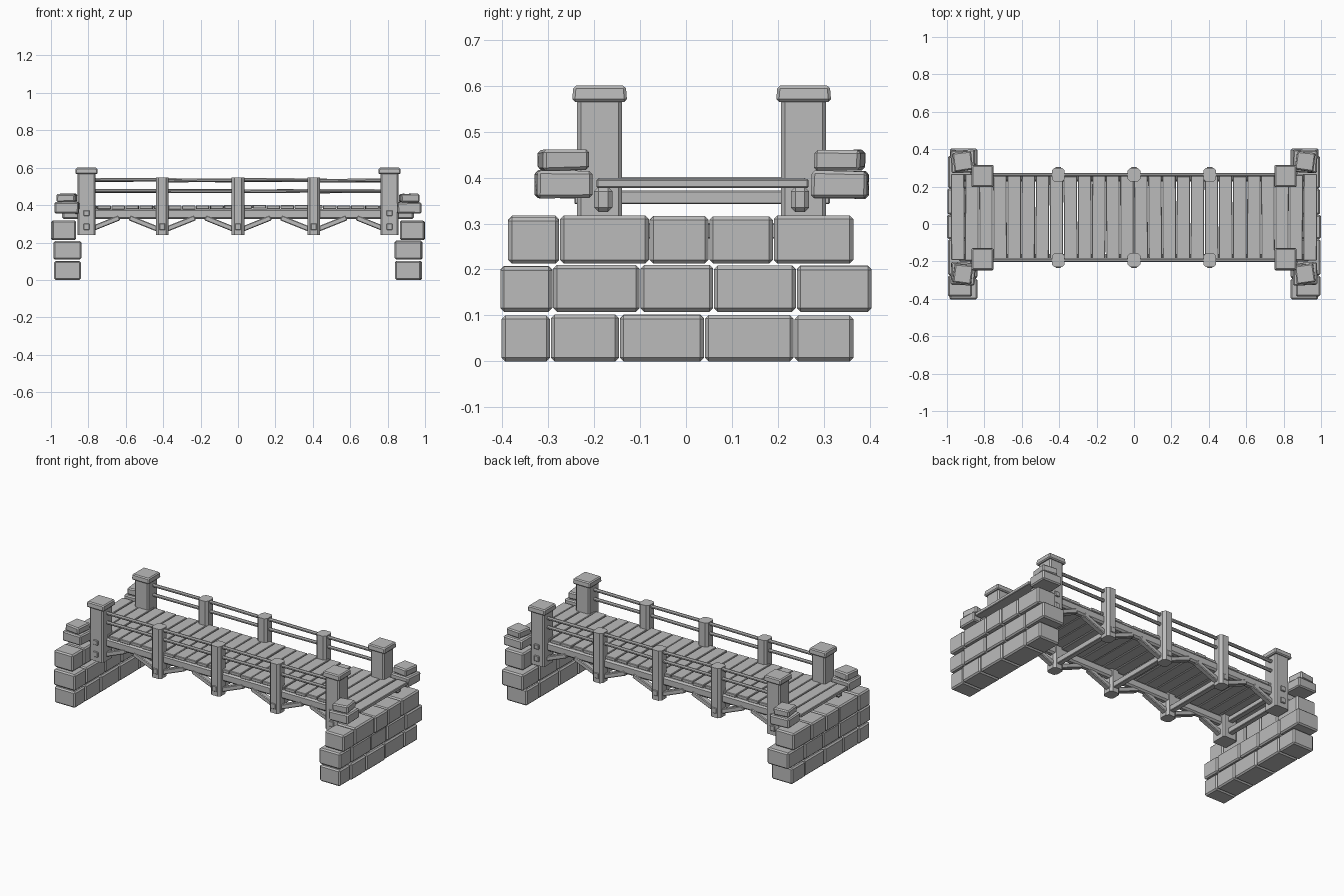
import bpy, bmesh, math, random
from mathutils import Matrix, Vector

if "Cube" in bpy.data.objects:
    bpy.data.objects.remove(bpy.data.objects["Cube"])

random.seed(4)
grey = bpy.data.materials.new("weathered_grey")
grey.diffuse_color = (0.5, 0.5, 0.5, 1)
grey.use_nodes = True
grey.node_tree.nodes["Principled BSDF"].inputs["Base Color"].default_value = grey.diffuse_color

SIDES = (-0.193, 0.263)          # front and back railing lines
POSTS = (-0.405, 0.0, 0.405)     # slim posts
ENDS = (-0.81, 0.81)             # heavy end posts
MID = sum(SIDES) / 2


def jit(a):
    return random.uniform(-a, a)


def box(bm, lo, hi, bevel=0.004, rot=None, taper=1.0, upright=False, wobble=0.0):
    """Bevelled block between two corners, turned about its centre."""
    lo, hi = Vector(lo), Vector(hi)
    part = bmesh.new()
    bmesh.ops.create_cube(part, size=1)
    for v in part.verts:
        k = taper if v.co.z > 0 else 1
        v.co = Vector((v.co.x * (hi.x - lo.x) * k, v.co.y * (hi.y - lo.y) * k,
                       v.co.z * (hi.z - lo.z)))
        v.co += Vector((jit(wobble), jit(wobble), jit(wobble)))
    edges = [e for e in part.edges if not upright
             or abs(e.verts[0].co.z - e.verts[1].co.z) > 0.02]
    bmesh.ops.bevel(part, geom=edges, offset=bevel, segments=1,
                    affect='EDGES', clamp_overlap=True)
    m = Matrix.Translation((lo + hi) / 2)
    if rot:
        m = m @ Matrix.Rotation(rot[0], 4, rot[1])
    part.transform(m)
    mesh = bpy.data.meshes.new("tmp")
    part.to_mesh(mesh)
    part.free()
    bm.from_mesh(mesh)
    bpy.data.meshes.remove(mesh)


def bar(bm, a, b, width, height, bevel=0.004):
    """Timber between two points lying in one x-z plane."""
    a, b = Vector(a), Vector(b)
    c, d = (a + b) / 2, b - a
    half = Vector((d.length / 2, width / 2, height / 2))
    box(bm, c - half, c + half, bevel, (-math.atan2(d.z, d.x), 'Y'))


def finish(name, bm):
    bmesh.ops.recalc_face_normals(bm, faces=bm.faces)
    mesh = bpy.data.meshes.new(name)
    bm.to_mesh(mesh)
    bm.free()
    mesh.materials.append(grey)
    ob = bpy.data.objects.new(name, mesh)
    bpy.context.collection.objects.link(ob)


# stone abutments: three courses of blocks at each end
COURSES = (
    (0.0, 0.103, 0.84, 0.985, (-0.402, -0.295, -0.145, 0.04, 0.235, 0.365)),
    (0.108, 0.21, 0.838, 0.988, (-0.405, -0.29, -0.10, 0.06, 0.24, 0.405)),
    (0.213, 0.318, 0.865, 1.0, (-0.388, -0.275, -0.08, 0.05, 0.19, 0.365)),
)
for side, name in ((-1, "left_abutment"), (1, "right_abutment")):
    bm = bmesh.new()
    for z0, z1, x0, x1, cuts in COURSES:
        for y0, y1 in zip(cuts, cuts[1:]):
            d = 0 if x1 == 1 and y0 == -0.08 else random.uniform(0, 0.006)
            xs = sorted((side * x0, side * (x1 - d)))
            box(bm, (xs[0], y0 + 0.001, z0), (xs[1], y1 - 0.001, z1 - abs(jit(0.004))), 0.008)
    finish(name, bm)

# loose stones stacked in pairs beside the deck ends
bm = bmesh.new()
for side in (-1, 1):
    for y, s in ((-0.267, 1), (0.335, -1)):
        a = side * s * 0.08
        x = side * 0.915
        box(bm, (x - 0.065, y - 0.06, 0.355), (x + 0.065, y + 0.06, 0.415), 0.007, (a / 2, 'Z'), wobble=0.002)
        box(bm, (x - 0.05, y - 0.05, 0.416), (x + 0.05, y + 0.05, 0.46), 0.007, (a * 1.6, 'Z'), wobble=0.002)
finish("corner_stones", bm)

# deck planks
bm = bmesh.new()
n = 26
pitch = 1.96 / n
for i in range(n):
    x = -0.98 + i * pitch
    end = 0.008 if 1 < i < n - 2 else 0.015
    dz = jit(0.002)
    box(bm, (x + 0.002, -0.195 + jit(0.004), 0.379 + dz),
        (x + pitch - 0.002, 0.25 + end + jit(0.005), 0.399 + dz), 0.003, (jit(0.008), 'Z'))
finish("deck_planks", bm)

# long beams carrying the deck
bm = bmesh.new()
for y in (-0.18, 0.248):
    box(bm, (-0.94, y - 0.02, 0.325), (0.94, y + 0.02, 0.38), 0.01)
finish("side_beams", bm)

# slim posts with chamfered corners
bm = bmesh.new()
for x in POSTS:
    for y in SIDES:
        box(bm, (x - 0.034, y - 0.037, 0.24), (x + 0.034, y + 0.037, 0.548), 0.014, upright=True)
finish("slim_posts", bm)

# heavy end posts and their caps
bm, caps = bmesh.new(), bmesh.new()
for x in ENDS:
    for y in (-0.188, 0.256):
        box(bm, (x - 0.047, y - 0.049, 0.24), (x + 0.047, y + 0.049, 0.57), 0.008, upright=True)
        box(caps, (x - 0.06, y - 0.06, 0.565), (x + 0.06, y + 0.06, 0.6), 0.006, taper=0.95)
finish("end_posts", bm)
finish("post_caps", caps)

# cross ties with protruding square ends
bm = bmesh.new()
for x in POSTS + ENDS:
    out = 0.05 if x in ENDS else 0.041
    box(bm, (x - 0.016, SIDES[0] - out, 0.267), (x + 0.016, SIDES[1] + out, 0.301), 0.003)
    if x in ENDS:
        box(bm, (x - 0.016, SIDES[0] - out, 0.342), (x + 0.016, SIDES[1] + out, 0.372), 0.003)
finish("cross_ties", bm)

# diagonal braces under the beams
bm = bmesh.new()
for x in POSTS + ENDS:
    for y in (-0.185, 0.255):
        for d in (-1, 1):
            if x in ENDS and d * x > 0:
                continue
            bar(bm, (x + d * 0.015, y, 0.268), (x + d * 0.175, y, 0.332), 0.034, 0.028)
finish("braces", bm)

# two rails per side, one length for each bay
bm = bmesh.new()
stops = (ENDS[0],) + POSTS + (ENDS[1],)
for y in SIDES:
    for z in (0.475, 0.533):
        for a, b in zip(stops, stops[1:]):
            bar(bm, (a, y, z + jit(0.003)), (b, y, z + jit(0.003)), 0.02, 0.019, 0.006)
finish("rails", bm)
